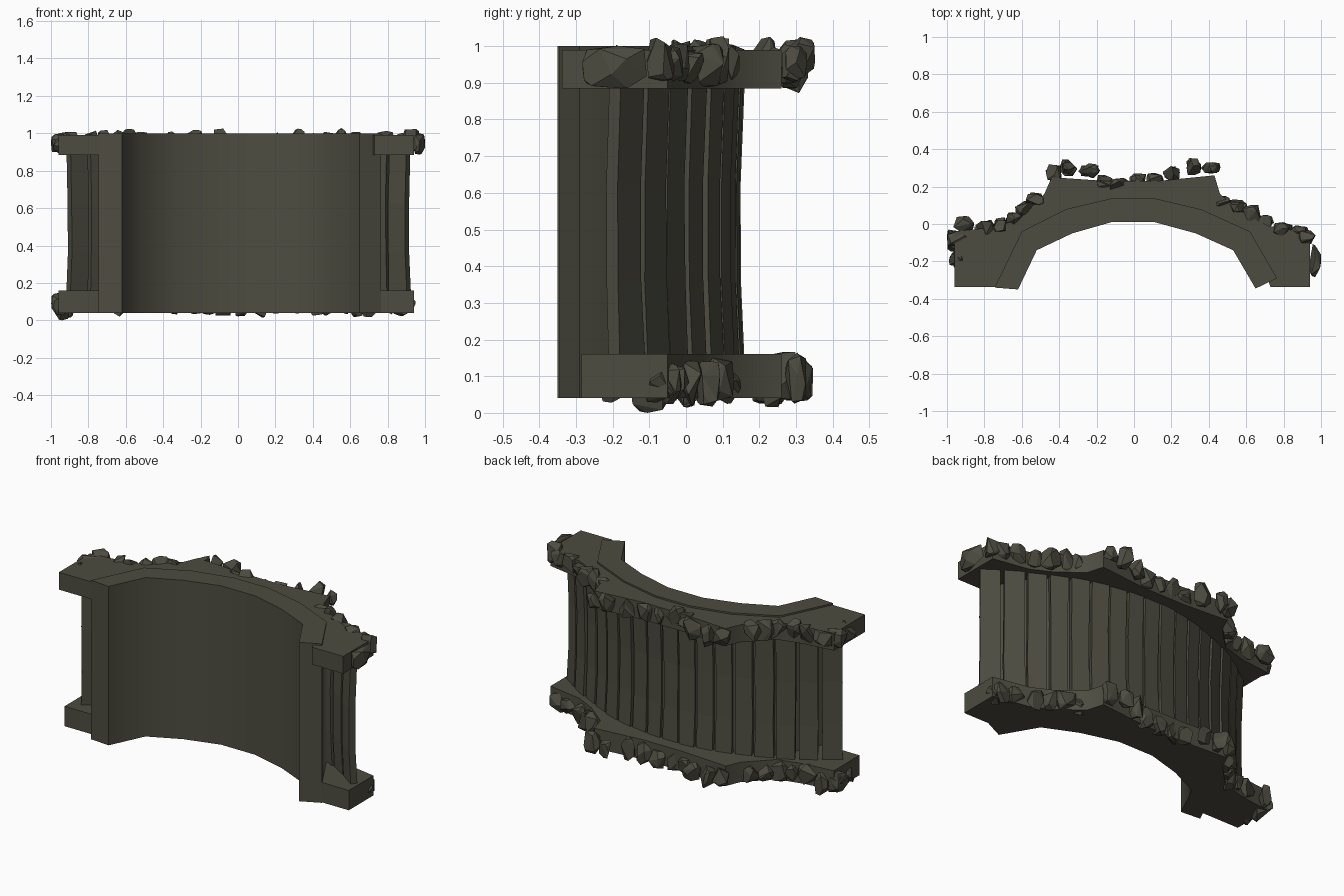
import bpy, bmesh, math, random
from mathutils import Vector

if "Cube" in bpy.data.objects:
    bpy.data.objects.remove(bpy.data.objects["Cube"])

random.seed(7)
stone = bpy.data.materials.new("dark olive stone")
stone.diffuse_color = (0.075, 0.072, 0.052, 1)
stone.use_nodes = True
stone.node_tree.nodes["Principled BSDF"].inputs["Base Color"].default_value = stone.diffuse_color


def finish(name, bm, smooth=None):
    bmesh.ops.recalc_face_normals(bm, faces=bm.faces[:])
    me = bpy.data.meshes.new(name)
    bm.to_mesh(me)
    bm.free()
    me.materials.append(stone)
    ob = bpy.data.objects.new(name, me)
    bpy.context.collection.objects.link(ob)
    if smooth:
        bpy.ops.object.select_all(action='DESELECT')
        ob.select_set(True)
        bpy.context.view_layer.objects.active = ob
        bpy.ops.object.shade_smooth_by_angle(angle=math.radians(smooth))
    return ob


def band(name, inner, outer, z0, z1):
    """Curved slab between two plan curves with equal point counts."""
    bm = bmesh.new()
    rings = [[bm.verts.new((x, y, z)) for x, y, z in
              ((*a, z0), (*b, z0), (*b, z1), (*a, z1))] for a, b in zip(inner, outer)]
    for r, s in zip(rings, rings[1:]):
        for k in range(4):
            bm.faces.new((r[k], r[(k + 1) % 4], s[(k + 1) % 4], s[k]))
    bm.faces.new(rings[0])
    bm.faces.new(rings[-1])
    return finish(name, bm, 40)


# Curved main wall
wall_in = [(-.62, -.35), (-.52, -.14), (-.33, -.05), (-.12, .01),
           (.11, .01), (.33, -.05), (.53, -.14), (.65, -.345)]
wall_out = [(-.745, -.34), (-.60, -.04), (-.36, .08), (-.12, .137),
            (.11, .137), (.36, .078), (.62, -.04), (.765, -.29)]
band("curved_wall", wall_in, wall_out, .04, 1.0)

# Upper and lower ledges behind the wall
def ledge(name, z0, z1, front):
    inner = [(-.70, front), (-.68, -.28), (-.62, -.15), (-.57, -.06), (-.45, .02), (-.35, .06),
             (-.12, .11), (.11, .11), (.35, .06), (.45, .02), (.58, -.06), (.64, -.15),
             (.70, -.25), (.73, front)]
    outer = [(-.96, front), (-.96, -.04), (-.78, -.02), (-.62, .02), (-.48, .16), (-.44, .25),
             (-.15, .23), (.13, .23), (.43, .26), (.46, .16), (.60, .05), (.72, -.01),
             (.94, -.05), (.94, front)]
    band(name, inner, outer, z0, z1)

ledge("upper_ledge", .885, .99, -.338)
ledge("lower_ledge", .04, .16, -.285)

# Upright planks between the ledges, slightly bowed inwards
def curve_y(x):
    return .135 - .41 * x * x

bm = bmesh.new()
count = 17
for i in range(count):
    cx = -.86 + 1.72 * i / (count - 1)
    ang = math.atan(-.82 * cx)
    t = Vector((math.cos(ang), math.sin(ang), 0))
    n = Vector((-t.y, t.x, 0))
    w = .049 / math.cos(ang) * random.uniform(.94, 1.02)
    push = random.uniform(-.006, .006)
    base = Vector((cx, curve_y(cx), 0))
    rings = []
    for z, bow in ((.14, .004), (.36, -.006), (.62, -.007), (.90, .004)):
        hw = w + random.uniform(-.004, .002)
        c = base + n * (bow + push)
        rings.append([bm.verts.new(c + t * a * hw + n * b * .019 + Vector((0, 0, z)))
                      for a, b in ((-1, -1), (1, -1), (1, 1), (-1, 1))])
    for r, s in zip(rings, rings[1:]):
        for k in range(4):
            bm.faces.new((r[k], r[(k + 1) % 4], s[(k + 1) % 4], s[k]))
    bm.faces.new(rings[0])
    bm.faces.new(rings[-1])
finish("upright_planks", bm)


# Faceted rocks along the ledge rims
def rock(bm, centre, half):
    pts = []
    for _ in range(18):
        p = Vector([random.gauss(0, 1) for _ in range(3)]).normalized()
        pts.append(p / max(abs(c) for c in p) ** .6)
    for k in range(3):
        lo, hi = min(p[k] for p in pts), max(p[k] for p in pts)
        for p in pts:
            p[k] = centre[k] + half[k] * (2 * (p[k] - lo) / (hi - lo) - 1)
    vs = [bm.verts.new(p) for p in pts]
    res = bmesh.ops.convex_hull(bm, input=vs)
    bmesh.ops.delete(bm, geom=[v for v in vs if v.is_valid and not v.link_faces], context='VERTS')
    faces = {f for v in vs if v.is_valid for f in v.link_faces}
    edges = {e for f in faces for e in f.edges}
    bmesh.ops.dissolve_limit(bm, angle_limit=math.radians(14), edges=list(edges),
                             verts=[v for v in vs if v.is_valid])


rim = [(-.95, -.19), (-.96, -.08), (-.91, 0), (-.80, -.02), (-.71, -.01), (-.64, .02),
       (-.58, .08), (-.53, .13), (-.43, .275), (-.35, .30), (-.24, .285), (-.16, .22),
       (-.08, .205), (.02, .23), (.11, .23), (.20, .27), (.32, .315), (.41, .30),
       (.47, .11), (.55, .09), (.63, .06), (.70, .01), (.79, -.03), (.88, -.04), (.94, -.07)]


def rocks(name, z_mid, x_limit):
    bm = bmesh.new()
    for x, y in rim:
        half = (random.uniform(.035, .058), random.uniform(.028, .046), random.uniform(.042, .07))
        cx = max(-1 + half[0], min(x_limit - half[0], x))
        cy = min(.352 - half[1], y)
        cz = z_mid + random.uniform(-.015, .015)
        cz = max(half[2] + .002, min(1.03 - half[2], cz))
        rock(bm, (cx, cy, cz), half)
    return bm, name


bm, name = rocks("upper_rocks", .952, .97)
rock(bm, (.967, -.195, .943), (.033, .088, .058))
finish(name, bm)
bm, name = rocks("lower_rocks", .088, .95)
rock(bm, (-.95, -.09, .075), (.05, .06, .075))
finish(name, bm)
